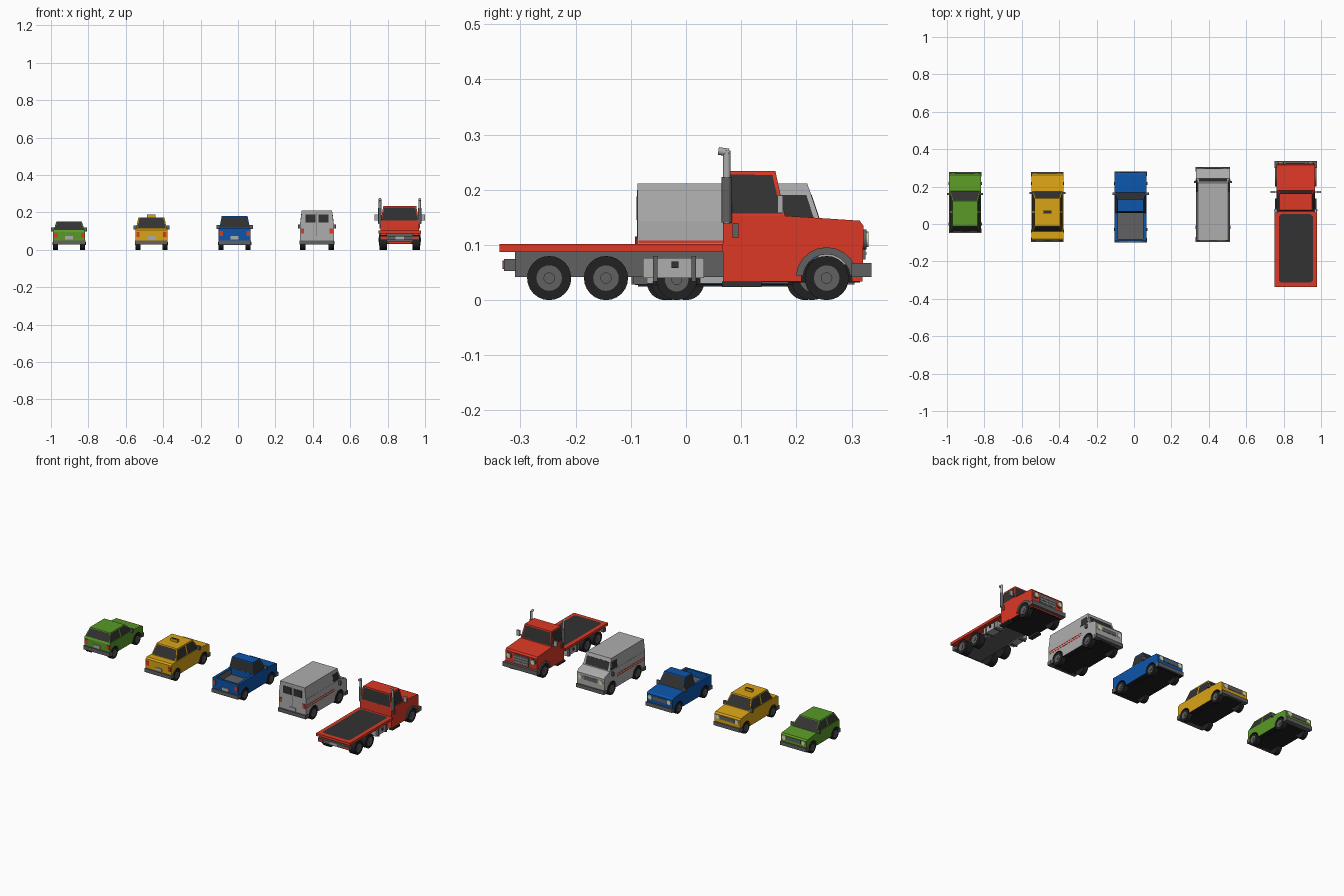
import bpy, bmesh, math
from mathutils import Matrix, Vector

def mat(name, rgb):
    m = bpy.data.materials.new(name)
    m.diffuse_color = (*rgb, 1)
    return m

GREEN = mat("green paint", (0.10, 0.32, 0.02))
YELLOW = mat("yellow paint", (0.70, 0.37, 0.008))
BLUE = mat("blue paint", (0.004, 0.09, 0.40))
RED = mat("red paint", (0.72, 0.04, 0.018))
LIGHT = mat("light grey", (0.42, 0.42, 0.42))
GREY = mat("mid grey", (0.12, 0.12, 0.12))
GLASS = mat("dark glass", (0.032, 0.032, 0.032))
BLACK = mat("tyre black", (0.015, 0.015, 0.015))
LAMP = mat("lamp cream", (0.75, 0.75, 0.48))

def finish(name, bm, mats, at=0.0):
    bmesh.ops.recalc_face_normals(bm, faces=bm.faces)
    me = bpy.data.meshes.new(name)
    bm.to_mesh(me)
    bm.free()
    for m in mats:
        me.materials.append(m)
    ob = bpy.data.objects.new(name, me)
    ob.location.x = at
    bpy.context.collection.objects.link(ob)
    return ob

def prism(name, pts, hw, m, cx, second=GLASS, inset=None, under=False):
    """Side profile (y, z) extruded across x; hw is a half width or a function of z.
    inset: margin of the glass set into all upright faces. under: dark underside."""
    f = hw if callable(hw) else (lambda z: hw)
    bm = bmesh.new()
    a = [bm.verts.new((-f(z), y, z)) for y, z in pts]
    b = [bm.verts.new((f(z), y, z)) for y, z in pts]
    bm.faces.new(a)
    bm.faces.new(b[::-1])
    n = len(pts)
    for i in range(n):
        j = (i + 1) % n
        bm.faces.new((a[i], b[i], b[j], a[j]))
    bmesh.ops.recalc_face_normals(bm, faces=bm.faces)
    bm.normal_update()
    if inset:
        panes = [p for p in bm.faces if abs(p.normal.z) < 0.85]
        bmesh.ops.inset_individual(bm, faces=panes, thickness=inset, depth=0)
        for p in panes:
            p.material_index = 1
    if under:
        for p in bm.faces:
            if p.normal.z < -0.5:
                p.material_index = 1
    return finish(name, bm, [m, second], cx)

def box(name, x, y, z, m, cx):
    return prism(name, [(y[0], z[0]), (y[1], z[0]), (y[1], z[1]), (y[0], z[1])], x, m, cx)

def pair(name, x, y, z, m, cx):
    """Left and right copy of a box spanning x[0]..x[1] from the centre line."""
    for s in (-1, 1):
        box(name, (x[1] - x[0]) / 2, y, z, m, cx + s * (x[0] + x[1]) / 2)

def cyl(name, p, axis, r, length, m, n=20):
    bm = bmesh.new()
    rot = Vector((0, 0, 1)).rotation_difference(Vector(axis)).to_matrix().to_4x4()
    bmesh.ops.create_cone(bm, cap_ends=True, segments=n, radius1=r, radius2=r, depth=length,
                          matrix=Matrix.Translation(p) @ rot)
    return finish(name, bm, [m])

def axle(y, r, outer, width, cx):
    for s in (-1, 1):
        cyl("tyre", (cx + s * (outer - width / 2), y, r), (1, 0, 0), r, width, BLACK, 24)
        cyl("wheel_rim", (cx + s * (outer - 0.002), y, r), (1, 0, 0), r * 0.58, 0.006, GREY)
        cyl("wheel_hub", (cx + s * (outer - 0.001), y, r), (1, 0, 0), r * 0.26, 0.010, GREY, 12)

def arc(y, r, R, zb, n=10):
    """Wheel arch points from rear to front."""
    a0 = math.asin((zb - r) / R)
    return [(y + R * math.cos(t), r + R * math.sin(t))
            for t in (math.pi - a0 - (math.pi - 2 * a0) * i / n for i in range(n + 1))]

def body(name, top, zb, wheels, r, hw, m, cx):
    """top runs from front bottom over the bonnet to the rear bottom."""
    pts = list(top)
    for y in sorted(wheels):
        pts += arc(y, r, r + 0.006, zb)
    ob = prism(name, pts, hw, m, cx, second=BLACK, under=True)
    box("floor", hw - 0.03, (top[-1][0] + 0.005, top[0][0] - 0.005), (zb - 0.002, 0.065), BLACK, cx)
    return ob

def taper(z0, w0, z1, w1, extra=0.0):
    return lambda z: w0 + (w1 - w0) * (z - z0) / (z1 - z0) + extra

def ends(cx, hw, yf, yr, lamp_z, tail_z, mirror):
    """Bumpers, lamps, grille, plates and mirrors shared by the four small vehicles."""
    for n, y in (("front_bumper", (yf - 0.018, yf + 0.007)), ("rear_bumper", (yr - 0.007, yr + 0.018))):
        box(n, hw + 0.002, y, (0.028, 0.050), GREY, cx)
    box("grille", 0.046, (yf - 0.005, yf + 0.002), (lamp_z - 0.011, lamp_z + 0.011), GREY, cx)
    box("number_plate", 0.022, (yr - 0.003, yr + 0.002), (0.055, 0.073), LIGHT, cx)
    pair("tail_lamp", (hw - 0.022, hw - 0.004), (yr - 0.003, yr + 0.004), (tail_z - 0.013, tail_z + 0.013), RED, cx)
    for s in (-1, 1):
        cyl("head_lamp", (cx + s * (hw - 0.022), yf, lamp_z), (0, 1, 0), 0.013, 0.008, LAMP, 16)
    y, z = mirror
    pair("side_mirror", (hw - 0.008, hw + 0.012), (y - 0.006, y + 0.006), (z - 0.011, z + 0.011), GREY, cx)

def pillar(y, hw, z, m, cx):
    prism("door_pillar", [(y - 0.005, z[0]), (y + 0.005, z[0]), (y + 0.005, z[1]), (y - 0.005, z[1])], hw, m, cx)

# Green hatchback
C, W, Z = -0.903, 0.085, 0.03
body("hatchback_body", [(0.271, Z), (0.271, 0.088), (0.262, 0.096), (0.175, 0.105), (-0.036, 0.105),
     (-0.041, 0.095), (-0.041, Z)], Z, (0.0, 0.216), 0.033, W, GREEN, C)
t = (0.103, 0.082, 0.152, 0.067)
prism("hatchback_cabin", [(0.178, 0.103), (0.122, 0.152), (-0.012, 0.152), (-0.040, 0.103)], taper(*t), GREEN, C, inset=0.006)
pillar(0.065, taper(*t, 0.0008), (0.103, 0.151), GREEN, C)
ends(C, W, 0.271, -0.041, 0.075, 0.078, (0.160, 0.108))
for y in (0.0, 0.216):
    axle(y, 0.033, W, 0.026, C)

# Yellow taxi
C = -0.463
body("taxi_body", [(0.271, Z), (0.271, 0.097), (0.262, 0.105), (0.175, 0.114), (-0.080, 0.114),
     (-0.089, 0.106), (-0.089, Z)], Z, (-0.038, 0.216), 0.033, W, YELLOW, C)
t = (0.112, 0.082, 0.174, 0.068)
prism("taxi_cabin", [(0.176, 0.112), (0.135, 0.174), (-0.010, 0.174), (-0.040, 0.112)], taper(*t), YELLOW, C, inset=0.007)
pillar(0.065, taper(*t, 0.0008), (0.112, 0.173), YELLOW, C)
box("roof_sign", 0.023, (0.056, 0.072), (0.173, 0.189), YELLOW, C)
box("roof_sign_top", 0.019, (0.059, 0.069), (0.188, 0.190), GLASS, C)
ends(C, W, 0.271, -0.089, 0.082, 0.082, (0.166, 0.120))
for y in (-0.038, 0.216):
    axle(y, 0.033, W, 0.026, C)

# Blue pickup
C, Z = -0.018, 0.027
body("pickup_body", [(0.275, Z), (0.275, 0.100), (0.265, 0.108), (0.168, 0.117), (0.058, 0.117),
     (0.058, 0.076), (-0.092, 0.076), (-0.092, Z)], Z, (-0.030, 0.216), 0.033, W, BLUE, C)
prism("pickup_cabin", [(0.169, 0.115), (0.132, 0.181), (0.068, 0.181), (0.059, 0.115)],
      taper(0.115, 0.082, 0.181, 0.069), BLUE, C, inset=0.006)
pair("bed_side", (0.070, W), (-0.092, 0.060), (0.075, 0.115), BLUE, C)
box("tailgate", W, (-0.092, -0.080), (0.075, 0.115), BLUE, C)
box("bed_floor", 0.071, (-0.081, 0.059), (0.074, 0.079), GREY, C)
pair("bed_liner", (0.067, 0.071), (-0.081, 0.059), (0.079, 0.112), GREY, C)
ends(C, W, 0.275, -0.092, 0.082, 0.088, (0.162, 0.122))
for y in (-0.030, 0.216):
    axle(y, 0.033, W, 0.026, C)

# Grey delivery van
C, W, Z = 0.422, 0.090, 0.03
body("van_body", [(0.298, Z), (0.298, 0.118), (0.288, 0.130), (0.245, 0.143), (-0.088, 0.143), (-0.088, Z)],
     Z, (-0.017, 0.228), 0.037, W, LIGHT, C)
t = (0.143, 0.089, 0.211, 0.081)
prism("van_box", [(0.243, 0.143), (0.220, 0.211), (-0.088, 0.211), (-0.088, 0.143)], taper(*t), LIGHT, C)
prism("van_door_window", [(0.172, 0.147), (0.232, 0.147), (0.218, 0.191), (0.172, 0.191)], taper(*t, 0.0008), GLASS, C)
prism("van_windscreen", [(0.2425, 0.147), (0.2275, 0.1915), (0.2255, 0.1915), (0.2405, 0.147)], 0.074, GLASS, C)
pair("van_rear_window", (0.008, 0.062), (-0.0895, -0.086), (0.145, 0.188), GLASS, C)
box("rear_door_gap", 0.001, (-0.0888, -0.086), (0.052, 0.200), GREY, C)
for z in (0.090, 0.103):
    pair("side_stripe", (W - 0.001, W + 0.0008), (-0.086, 0.180), (z, z + 0.005), RED, C)
ends(C, W, 0.298, -0.088, 0.094, 0.100, (0.225, 0.125))
for y in (-0.017, 0.228):
    axle(y, 0.037, W, 0.028, C)

# Red flatbed truck: cab and bonnet
C, W, Z, F = 0.865, 0.104, 0.034, 0.255
body("truck_body", [(0.320, Z), (0.322, 0.134), (0.315, 0.144), (0.178, 0.153), (0.067, 0.153), (0.067, Z)],
     Z, (F,), 0.040, W, RED, C)
t = (0.151, 0.103, 0.234, 0.088)
prism("truck_cabin", [(0.180, 0.151), (0.162, 0.234), (0.074, 0.234), (0.067, 0.151)], taper(*t), RED, C, inset=0.009)
flare = arc(F, 0.040, 0.043, 0.045)
prism("wheel_flare", flare + arc(F, 0.040, 0.056, 0.045)[::-1], W + 0.006, GREY, C)
box("truck_front_bumper", 0.113, (0.300, 0.336), (0.042, 0.067), GREY, C)
box("truck_grille", 0.052, (0.316, 0.325), (0.074, 0.128), GREY, C)
for i in range(3):
    box("grille_bar", 0.050, (0.320, 0.327), (0.082 + i * 0.015, 0.087 + i * 0.015), LIGHT, C)
for s in (-1, 1):
    x = C + s * 0.080
    cyl("head_lamp_ring", (x, 0.322, 0.110), (0, 1, 0), 0.018, 0.010, GREY)
    cyl("head_lamp", (x, 0.324, 0.110), (0, 1, 0), 0.014, 0.014, LAMP)
    # exhaust stacks
    x = C + s * 0.106
    cyl("stack_muffler", (x, 0.074, 0.182), (0, 0, 1), 0.0095, 0.082, GREY, 16)
    cyl("stack_pipe", (x, 0.074, 0.205), (0, 0, 1), 0.007, 0.132, LIGHT, 16)
    cyl("stack_tip", (x, 0.068, 0.269), (0, 1, -0.15), 0.007, 0.019, LIGHT, 16)
pair("truck_mirror", (0.113, 0.134), (0.166, 0.176), (0.158, 0.190), LIGHT, C)
pair("mirror_arm", (0.095, 0.116), (0.168, 0.174), (0.162, 0.167), GREY, C)
pair("air_intake", (0.102, 0.109), (0.084, 0.095), (0.113, 0.140), GREY, C)
pair("step", (0.085, 0.112), (0.065, 0.137), (0.024, 0.034), GLASS, C)

# Flatbed, frame, tanks and rear axles
box("flatbed", 0.113, (-0.338, 0.067), (0.087, 0.102), RED, C)
bm = bmesh.new()
hx, y0, y1, k = 0.091, -0.314, 0.053, 0.012
bm.faces.new([bm.verts.new((x, y, 0.1035)) for x, y in (
    (-hx + k, y0), (hx - k, y0), (hx, y0 + k), (hx, y1 - k), (hx - k, y1), (-hx + k, y1), (-hx, y1 - k), (-hx, y0 + k))])
finish("bed_mat", bm, [GLASS], C)
box("chassis", 0.070, (-0.310, 0.070), (0.042, 0.087), GREY, C)
box("truck_rear_bumper", 0.105, (-0.330, -0.308), (0.053, 0.075), GREY, C)
pair("truck_tail_lamp", (0.072, 0.098), (-0.333, -0.328), (0.057, 0.071), RED, C)
box("truck_number_plate", 0.022, (-0.333, -0.328), (0.056, 0.072), LIGHT, C)
pair("fuel_tank", (0.060, 0.104), (-0.078, 0.033), (0.040, 0.076), LIGHT, C)
for y in (-0.056, 0.014):
    pair("tank_strap", (0.060, 0.107), (y - 0.004, y + 0.004), (0.034, 0.080), GREY, C)
pair("tank_cap", (0.103, 0.109), (-0.026, -0.014), (0.058, 0.070), GLASS, C)
axle(F, 0.040, W + 0.003, 0.032, C)
for y in (-0.248, -0.145):
    axle(y, 0.040, 0.108, 0.040, C)
